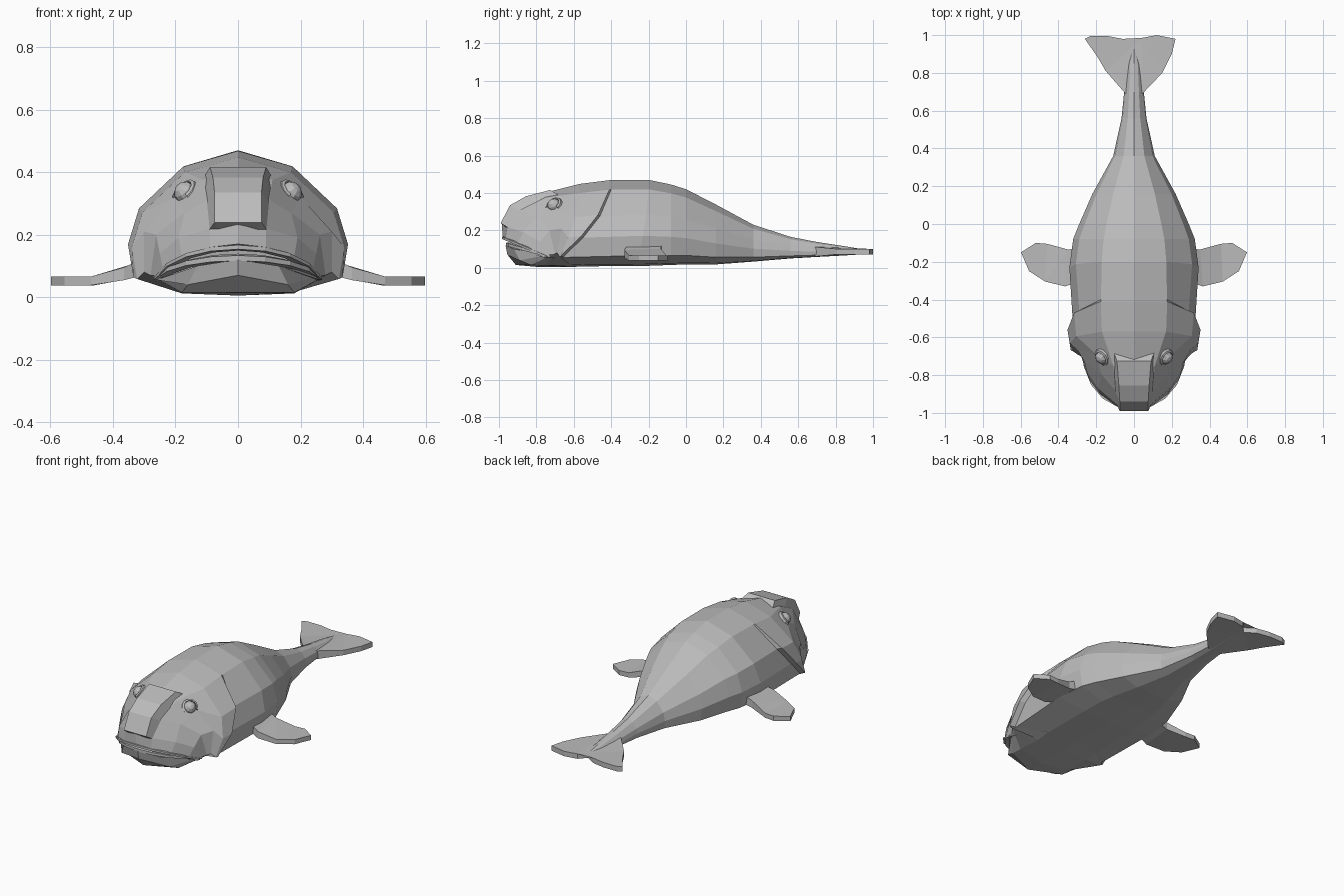
import bpy, bmesh, math
from mathutils import Vector

cube = bpy.data.objects.get("Cube")
if cube:
    bpy.data.objects.remove(cube, do_unlink=True)

skin = bpy.data.materials.new("grey skin")
skin.use_nodes = True
skin.diffuse_color = (0.5, 0.5, 0.5, 1)
skin.node_tree.nodes["Principled BSDF"].inputs["Base Color"].default_value = (0.5, 0.5, 0.5, 1)


def finish(name, bm):
    bmesh.ops.remove_doubles(bm, verts=bm.verts, dist=0.0005)
    bmesh.ops.recalc_face_normals(bm, faces=bm.faces)
    mesh = bpy.data.meshes.new(name)
    bm.to_mesh(mesh)
    bm.free()
    mesh.materials.append(skin)
    obj = bpy.data.objects.new(name, mesh)
    bpy.context.collection.objects.link(obj)
    return obj


def loft(name, rings):
    """Skin a list of closed rings and cap both ends."""
    bm = bmesh.new()
    rows = [[bm.verts.new(p) for p in ring] for ring in rings]
    for a, b in zip(rows, rows[1:]):
        for i in range(len(a)):
            j = (i + 1) % len(a)
            bm.faces.new((a[i], a[j], b[j], b[i]))
    bm.faces.new(rows[0])
    bm.faces.new(rows[-1])
    return finish(name, bm)


def whole(half):
    """Complete a half ring running from the crown to the belly."""
    return half + [(-x, y, z) for x, y, z in half[-2:0:-1]]


# Body cross-section as fractions of half width and height
SECTION = [(0, 1), (.5, .89), (.9, .6), (1, .35), (.95, .12), (.5, .02), (0, 0)]
GILL_SLANT = [0, 0, -.06, -.15, -.26, -.12, -.08]


def section(y, width, low, high, slant=0.0, inset=0.0):
    half = []
    for i, (u, v) in enumerate(SECTION):
        shrink = inset if 2 <= i <= 4 else 0
        half.append((u * width * (1 - shrink), y + slant * GILL_SLANT[i],
                     low + v * (high - low) - shrink * 0.1))
    return whole(half)


# Face: mouth hollow, lip edge, snout, brow and cheeks
mouth_back = [(0, -.9, .16), (.08, -.89, .15), (.16, -.83, .125), (.22, -.77, .085),
              (.25, -.74, .055), (.12, -.86, .1), (0, -.9, .125)]
lip_edge = [(0, -.98, .17), (.09, -.965, .16), (.18, -.9, .13), (.24, -.82, .09),
            (.262, -.76, .055), (.13, -.92, .1), (0, -.965, .12)]
snout = [(0, -.985, .23), (.09, -.955, .22), (.19, -.87, .19), (.25, -.78, .14),
         (.27, -.73, .07), (.16, -.89, .04), (0, -.955, .07)]
brow = [(0, -.925, .32), (.1, -.88, .31), (.17, -.8, .27), (.262, -.73, .2),
        (.28, -.7, .07), (.18, -.83, .015), (0, -.91, .015)]
cheek = [(0, -.78, .395), (.11, -.75, .375), (.2, -.69, .32), (.3, -.665, .21),
         (.3, -.69, .08), (.18, -.76, .012), (0, -.8, .005)]

rings = [whole(h) for h in (mouth_back, lip_edge, snout, brow, cheek)]
rings += [
    section(-.57, .34, .005, .448, .4),
    section(-.41, .352, .008, .468, 1),
    section(-.4, .35, .008, .468, 1, .08),
    section(-.2, .342, .01, .47, .2),
    section(-.08, .322, .015, .445),
    section(0, .29, .018, .42),
    section(.16, .22, .018, .338),
    section(.36, .11, .033, .23),
    section(.56, .066, .05, .165),
    section(.7, .052, .058, .138),
    section(.85, .04, .066, .115),
    section(.93, .012, .072, .102),
]
loft("body", rings)

# Snout ridge: raised plate running up the middle of the face
ridge = []
for y, z, inner, outer in [(-.93, .19, .05, .075), (-.985, .235, .075, .1),
                           (-.935, .33, .075, .1), (-.85, .378, .08, .105),
                           (-.72, .412, .09, .11)]:
    ridge.append([(-outer, y + .05, z - .03), (-inner, y - .006, z + .004),
                  (inner, y - .006, z + .004), (outer, y + .05, z - .03)])
loft("snout_ridge", ridge)


# Lips: tapered square bars bent round the mouth
def lip(name, drop, forward, thick):
    bars = []
    for i in range(-4, 5):
        s = i / 4
        a = s * math.radians(72)
        x = .268 * math.sin(a) / math.sin(math.radians(72))
        y = -.975 + .235 * s * s - forward
        z = .16 - .1 * s * s - drop * (1 - s * s)
        t = thick * (1 - .35 * s * s)
        bars.append([(x * .9, y + .04, z + t), (x, y, z + t * .6),
                     (x, y, z - t * .6), (x * .9, y + .04, z - t)])
    return loft(name, bars)


lip("upper_lip", 0, .008, .011)
lip("lower_lip", .035, -.012, .014)


def plate(name, outline, height, thick):
    """Thin slab whose mid height is given by a rule."""
    bm = bmesh.new()
    for_side = []
    for s in (1, -1):
        for_side.append([bm.verts.new((x, y, height(x, y) + s * thick(x, y)))
                         for x, y in outline])
    top, low = for_side
    n = len(outline)
    for i in range(n):
        j = (i + 1) % n
        bm.faces.new((top[i], top[j], low[j], low[i]))
    caps = [bm.faces.new(top), bm.faces.new(low[::-1])]
    bmesh.ops.triangulate(bm, faces=caps)
    return finish(name, bm)


# Tail fluke, notched and a little longer on its right
fluke = [(.045, .69), (.15, .8), (.2, .9), (.22, .98), (.12, 1), (.04, .985), (0, .94),
         (-.06, .98), (-.14, .995), (-.23, .995), (-.26, .98), (-.19, .88),
         (-.15, .81), (-.045, .69)]
plate("tail_fluke", fluke, lambda x, y: .086,
      lambda x, y: .015 + .05 * max(0, .9 - y) * (abs(x) < .1))

# Pectoral fins
FIN = [(.3, -.13), (.35, -.135), (.46, -.105), (.52, -.1), (.598, -.15), (.555, -.25),
       (.47, -.305), (.365, -.33), (.3, -.31)]
for side, label in ((1, "left"), (-1, "right")):
    plate(label + "_fin", [(side * x, y) for x, y in FIN],
          lambda x, y: .052 + max(0, .43 - abs(x)) * .35,
          lambda x, y: .014 + max(0, .43 - abs(x)) * .1)

    # Eye with a raised lid around it
    centre = Vector((side * .168, -.705, .333))
    look = Vector((side * .55, -.4, .55)).normalized()
    turn = look.to_track_quat('Z', 'Y')
    bm = bmesh.new()
    bmesh.ops.create_uvsphere(bm, u_segments=10, v_segments=6, radius=.037)
    for v in bm.verts:
        v.co = centre + turn @ v.co
    finish(label + "_eye", bm)

    lid = []
    for i in range(9):
        a = math.radians(-30 + 30 * i)
        out = Vector((math.cos(a), math.sin(a), 0))
        lid.append([centre + turn @ (out * r + Vector((0, 0, h)))
                    for r, h in ((.034, -.02), (.036, .016), (.046, .012), (.055, -.02))])
    loft(label + "_eyelid", lid)
